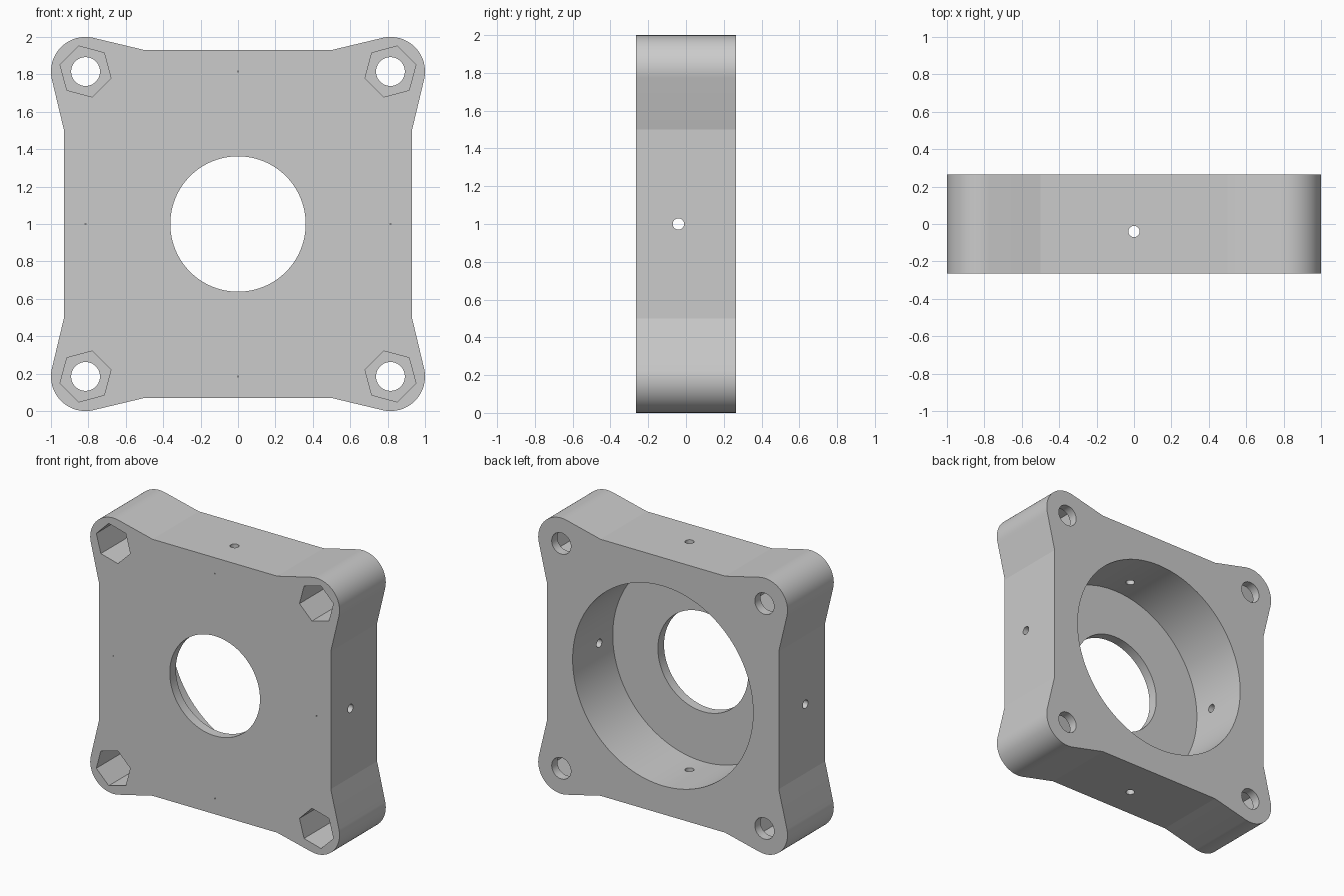
import bpy, bmesh, math
from mathutils import Matrix, Vector

cube = bpy.data.objects.get("Cube")
if cube:
    bpy.data.objects.remove(cube, do_unlink=True)

DEPTH = 0.265                 # half thickness
BOLT, CORNER = 0.815, 0.185   # bolt offset and corner radius
FLAT, HALF = 0.93, 0.5        # side position and half length of the flats
FLOOR = -0.195                # floor of the rear bore
CENTRE = Vector((0, 0, 1))

grey = bpy.data.materials.new("light grey")
grey.use_nodes = True
colour = (0.6, 0.6, 0.6, 1)
grey.diffuse_color = colour
grey.node_tree.nodes["Principled BSDF"].inputs["Base Color"].default_value = colour


def make_object(name, bm):
    bmesh.ops.recalc_face_normals(bm, faces=bm.faces)
    mesh = bpy.data.meshes.new(name)
    bm.to_mesh(mesh)
    bm.free()
    mesh.materials.append(grey)
    obj = bpy.data.objects.new(name, mesh)
    bpy.context.collection.objects.link(obj)
    return obj


def cylinder(name, start, end, radius, sides, turn=0.0):
    """Prism between two points; turn is the angle of the first corner."""
    start, end = Vector(start), Vector(end)
    axis = end - start
    u = Vector((1, 0, 0)) if abs(axis.x) < 1e-6 else Vector((0, 1, 0))
    v = Vector((0, 0, 1)) if abs(axis.z) < 1e-6 else Vector((0, 1, 0))
    bm = bmesh.new()
    ring = []
    for i in range(sides):
        a = turn + math.tau * i / sides
        ring.append(bm.verts.new(start + radius * (u * math.cos(a) + v * math.sin(a))))
    face = bm.faces.new(ring)
    out = bmesh.ops.extrude_face_region(bm, geom=[face])["geom"]
    bmesh.ops.translate(bm, vec=axis, verts=[g for g in out if isinstance(g, bmesh.types.BMVert)])
    return make_object(name, bm)


# Plate outline: one corner profile turned four times
to_flat = Vector((FLAT - BOLT, HALF - BOLT))
first = math.atan2(to_flat.y, to_flat.x) + math.acos(CORNER / to_flat.length)
last = math.pi / 2 - first
profile = [(FLAT, HALF)]
for i in range(25):
    a = first + (last - first) * i / 24
    profile.append((BOLT + CORNER * math.cos(a), BOLT + CORNER * math.sin(a)))
profile.append((HALF, FLAT))

bm = bmesh.new()
outline = []
for quarter in range(4):
    turn = Matrix.Rotation(quarter * math.pi / 2, 2)
    for point in profile:
        p = turn @ Vector(point)
        outline.append(bm.verts.new((p.x, -DEPTH, p.y + 1)))
front = bm.faces.new(outline)
out = bmesh.ops.extrude_face_region(bm, geom=[front])["geom"]
bmesh.ops.translate(bm, vec=(0, 2 * DEPTH, 0), verts=[g for g in out if isinstance(g, bmesh.types.BMVert)])
plate = make_object("mounting_plate", bm)

# Central opening and wide rear bore
cutters = [
    cylinder("opening_cutter", (0, -0.4, 1), (0, 0.1, 1), 0.362, 96),
    cylinder("bore_cutter", (0, FLOOR, 1), (0, 0.4, 1), 0.724, 128),
]

# Corner bolt holes with hexagonal nut pockets open to the front
for sx in (-1, 1):
    for sz in (-1, 1):
        x, z = sx * BOLT, 1 + sz * BOLT
        corner_turn = math.atan2(sz, sx) + math.radians(30)
        cutters.append(cylinder("nut_pocket_cutter", (x, -0.4, z), (x, 0.2, z), 0.141, 6, corner_turn))
        cutters.append(cylinder("bolt_hole_cutter", (x, -0.35, z), (x, 0.4, z), 0.077, 64))

# Radial set screw holes through the walls, with a pin mark on the front
for d in (Vector((1, 0, 0)), Vector((-1, 0, 0)), Vector((0, 0, 1)), Vector((0, 0, -1))):
    offset = CENTRE + Vector((0, -0.04, 0))
    cutters.append(cylinder("screw_hole_cutter", offset + d * 0.6, offset + d * 1.1, 0.03, 48))
    mark = CENTRE + d * BOLT
    cutters.append(cylinder("pin_mark_cutter", mark + Vector((0, -0.3, 0)),
                            mark + Vector((0, -0.25, 0)), 0.004, 12))

# Cut everything out of the plate and drop the cutters
bpy.ops.object.select_all(action='DESELECT')
plate.select_set(True)
bpy.context.view_layer.objects.active = plate
for cutter in cutters:
    cutter.hide_render = True
    cut = plate.modifiers.new("cut", 'BOOLEAN')
    cut.operation = 'DIFFERENCE'
    cut.solver = 'EXACT'
    cut.object = cutter
    bpy.ops.object.modifier_apply(modifier=cut.name)
    bpy.data.objects.remove(cutter, do_unlink=True)

bpy.ops.object.shade_smooth_by_angle(angle=math.radians(10))
